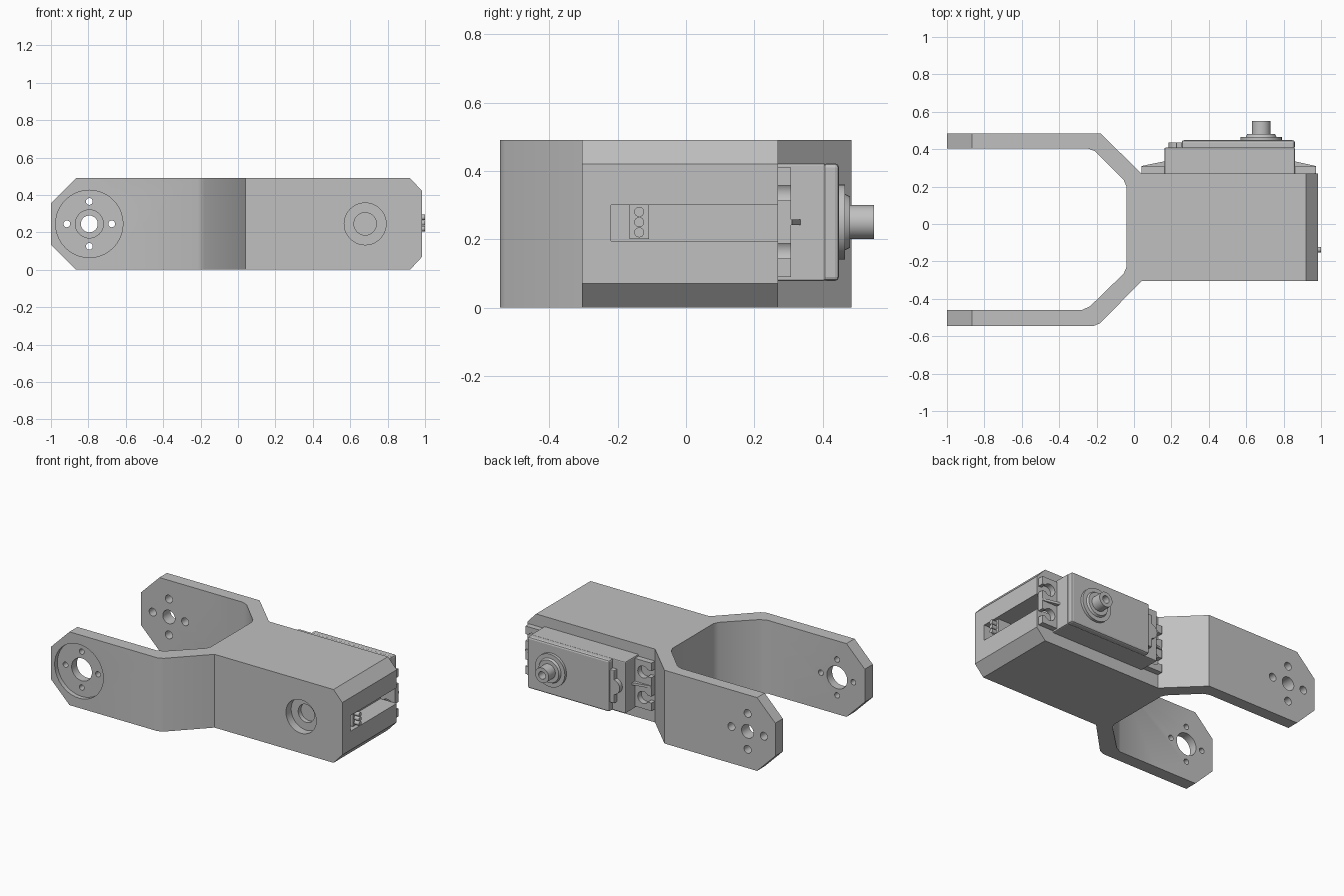
import bpy, bmesh, math
from mathutils import Matrix, Vector

cube = bpy.data.objects.get("Cube")
if cube:
    bpy.data.objects.remove(cube, do_unlink=True)

grey = bpy.data.materials.new("light_grey")
grey.use_nodes = True
grey.diffuse_color = (0.53, 0.53, 0.53, 1)
grey.node_tree.nodes["Principled BSDF"].inputs["Base Color"].default_value = grey.diffuse_color


def finish(name, bm, smooth=False):
    bmesh.ops.recalc_face_normals(bm, faces=bm.faces)
    mesh = bpy.data.meshes.new(name)
    bm.to_mesh(mesh)
    bm.free()
    mesh.materials.append(grey)
    ob = bpy.data.objects.new(name, mesh)
    bpy.context.collection.objects.link(ob)
    if smooth:
        shade(ob)
    return ob


def activate(ob):
    bpy.ops.object.select_all(action='DESELECT')
    ob.select_set(True)
    bpy.context.view_layer.objects.active = ob


def shade(ob):
    activate(ob)
    bpy.ops.object.shade_smooth_by_angle(angle=math.radians(30))


def prism(name, points, axis, lo, hi):
    """Extrude a closed outline along y (points are x, z) or z (points are x, y)."""
    bm = bmesh.new()
    place = (lambda p: (p[0], p[1], lo)) if axis == 'z' else (lambda p: (p[0], lo, p[1]))
    face = bm.faces.new([bm.verts.new(place(p)) for p in points])
    new = bmesh.ops.extrude_face_region(bm, geom=[face])["geom"]
    step = Vector((0, 0, hi - lo)) if axis == 'z' else Vector((0, hi - lo, 0))
    bmesh.ops.translate(bm, vec=step, verts=[v for v in new if isinstance(v, bmesh.types.BMVert)])
    return finish(name, bm)


def box(name, x, y, z, bevel=0):
    bm = bmesh.new()
    bmesh.ops.create_cube(bm, size=1)
    for v in bm.verts:
        v.co = [r[0] + (c + 0.5) * (r[1] - r[0]) for c, r in zip(v.co, (x, y, z))]
    if bevel:
        bmesh.ops.bevel(bm, geom=bm.edges[:], offset=bevel, segments=2, profile=0.5, affect='EDGES')
    return finish(name, bm)


def rod(name, x, z, r, lo, hi, axis='Y', r2=None):
    """Cylinder along y; with axis X the first two numbers are y and z."""
    bm = bmesh.new()
    bmesh.ops.create_cone(bm, cap_ends=True, segments=40, radius1=r,
                          radius2=r2 or r, depth=hi - lo)
    mid = (lo + hi) / 2
    if axis == 'Y':
        m = Matrix.Translation((x, mid, z)) @ Matrix.Rotation(-math.pi / 2, 4, 'X')
    else:
        m = Matrix.Translation((mid, x, z)) @ Matrix.Rotation(math.pi / 2, 4, 'Y')
    bm.transform(m)
    return finish(name, bm, True)


def boolean(ob, tools, mode='DIFFERENCE'):
    for t in tools:
        activate(ob)
        mod = ob.modifiers.new("cut", 'BOOLEAN')
        mod.operation, mod.object, mod.solver = mode, t, 'EXACT'
        bpy.ops.object.modifier_apply(modifier=mod.name)
        bpy.data.objects.remove(t, do_unlink=True)
    shade(ob)


# Forked bracket: plan outline limited by a chamfered side outline
H, MID = 0.49, 0.245
plan = [(0.985, -0.305), (0.04, -0.305), (-0.18, -0.53), (-0.215, -0.545), (-1, -0.545),
        (-1, -0.46), (-0.28, -0.46), (-0.235, -0.44), (-0.055, -0.265), (-0.04, -0.23),
        (-0.04, 0.2), (-0.055, 0.235), (-0.21, 0.39), (-0.25, 0.405), (-1, 0.405),
        (-1, 0.485), (-0.18, 0.485), (0.04, 0.27), (0.985, 0.27)]
side = [(-0.865, 0), (0.92, 0), (0.985, 0.07), (0.985, H - 0.07), (0.92, H),
        (-0.865, H), (-1, H - 0.135), (-1, 0.135)]
bracket = prism("forked_bracket", plan, 'z', 0, H)
boolean(bracket, [prism("side_limit", side, 'y', -0.7, 0.7)], 'INTERSECT')

# Horn seat, axle holes and screw holes in the arms
AX = -0.795
cuts = [rod("horn_seat", AX, MID, 0.18, -0.6, -0.515),
        rod("front_axle_hole", AX, MID, 0.075, -0.6, -0.4),
        rod("back_axle_hole", AX, MID, 0.045, 0.35, 0.55)]
for dx, dz in ((1, 0), (-1, 0), (0, 1), (0, -1)):
    x, z = AX + 0.12 * dx, MID + 0.12 * dz
    cuts += [rod("front_screw_hole", x, z, 0.018, -0.6, -0.4),
             rod("back_screw_hole", x, z, 0.026, 0.35, 0.55)]
# Pivot recess in the front wall and cable slot in the end
cuts += [rod("pivot_recess", 0.68, MID, 0.112, -0.4, -0.25),
         rod("pivot_hole", 0.68, MID, 0.06, -0.4, -0.22),
         box("cable_slot", (0.865, 1.1), (-0.22, 0.4), (0.195, 0.30))]
boolean(bracket, cuts)

# Cable plug and wires inside the slot
box("cable_plug", (0.86, 0.965), (-0.165, -0.108), (0.2, 0.3))
for i in range(3):
    rod("cable_wire", -0.137, 0.22 + 0.03 * i, 0.0145, 0.9, 1.0, 'X')

# Motor case with its cover
Z = 0.25
case = box("motor_case", (0.163, 0.86), (0.2, 0.408), (0.078, 0.422), 0.006)
cover = box("motor_cover", (0.255, 0.86), (0.4, 0.448), (0.078, 0.422), 0.012)
box("cover_lip", (0.225, 0.4), (0.4, 0.437), (0.14, 0.36), 0.005)
rod("cover_boss", 0.235, Z, 0.05, 0.4, 0.437)

# Mounting flanges with open screw slots and a strengthening rib
for end, root, tip in (("inner", 0.163, 0.04), ("outer", 0.86, 0.972)):
    d = 1 if tip > root else -1
    hole_x = (root + tip) / 2
    flange = box(end + "_flange", sorted((root - 0.01 * d, tip)), (0.268, 0.308), (0.09, 0.41))
    slots = []
    for z in (Z - 0.085, Z + 0.085):
        slots += [rod("screw_slot", hole_x, z, 0.04, 0.2, 0.4),
                  box("slot_mouth", sorted((hole_x, tip + 0.1 * d)), (0.2, 0.4), (z - 0.022, z + 0.022))]
    boolean(flange, slots)
    prism(end + "_rib", [(root, 0.3), (root, 0.335), (tip, 0.31), (tip, 0.3)],
          'z', Z - 0.008, Z + 0.008)

# Output bearing and hollow shaft
rod("bearing_base", 0.68, Z, 0.11, 0.44, 0.466)
rod("bearing_ring", 0.68, Z, 0.085, 0.46, 0.48, r2=0.075)
shaft = rod("output_shaft", 0.68, Z, 0.05, 0.46, 0.55)
boolean(shaft, [rod("shaft_bore", 0.68, Z, 0.025, 0.49, 0.6)])
